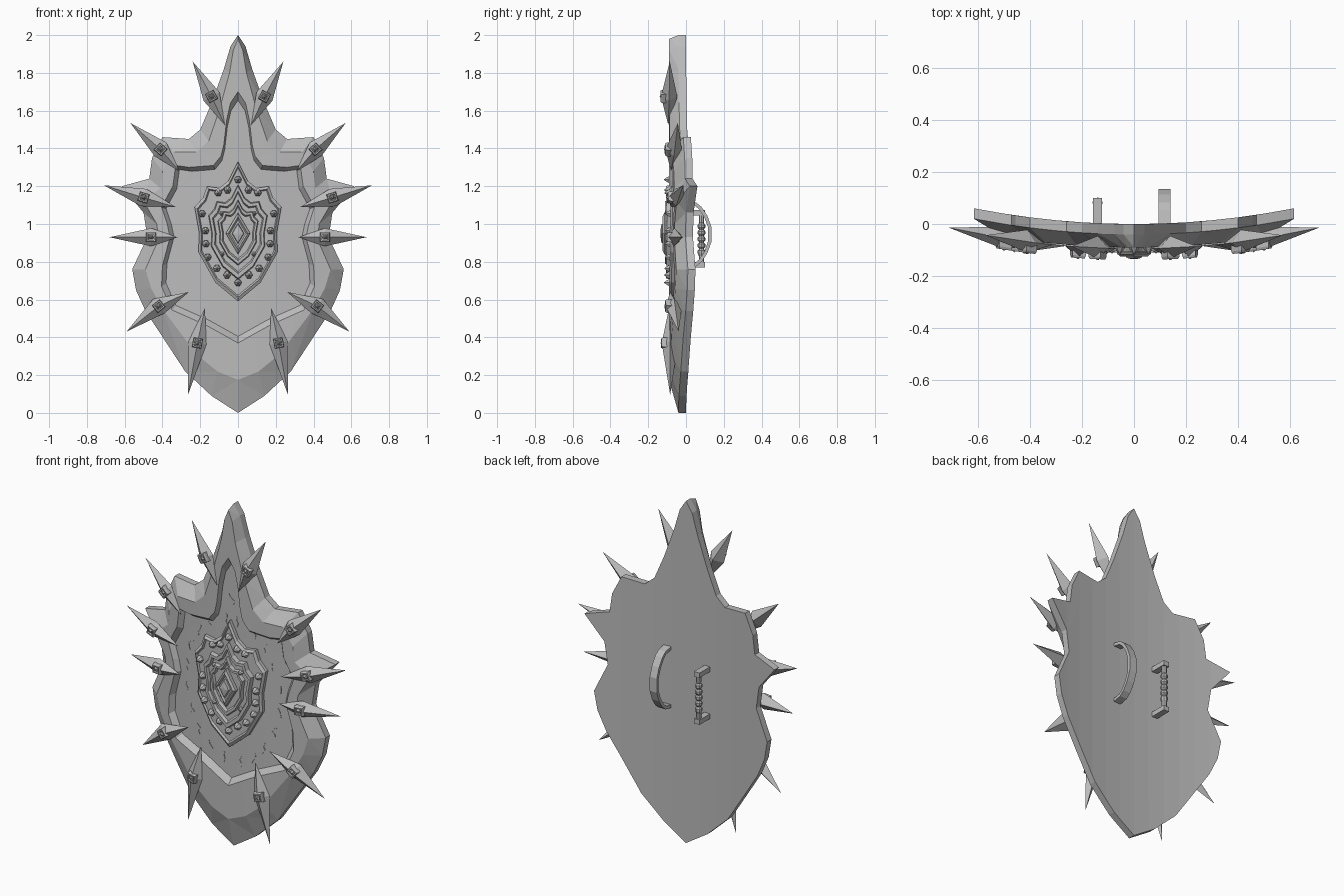
import bpy, bmesh, random
from math import sin, cos, pi
from mathutils import Vector

cube = bpy.data.objects.get("Cube")
if cube:
    bpy.data.objects.remove(cube, do_unlink=True)

STEEL = (0.5, 0.5, 0.5, 1)
steel = bpy.data.materials.new("steel grey")
steel.use_nodes = True
steel.diffuse_color = STEEL
steel.node_tree.nodes["Principled BSDF"].inputs["Base Color"].default_value = STEEL


def bend(x):
    """Curvature of the shield around the vertical axis."""
    return 0.16 * x * x


def skin(name, rings, curved=False, strips=False):
    """Join closed rings of 3D points, cap both ends; optionally bend to the shield."""
    bm = bmesh.new()
    loops = [[bm.verts.new(p) for p in ring] for ring in rings]
    n = len(loops[0])
    for a, b in zip(loops, loops[1:]):
        for i in range(n):
            j = (i + 1) % n
            bm.faces.new((a[i], a[j], b[j], b[i]))
    bm.faces.new(loops[0])
    bm.faces.new(loops[-1])
    bmesh.ops.remove_doubles(bm, verts=bm.verts, dist=1e-5)
    bmesh.ops.recalc_face_normals(bm, faces=bm.faces)
    if strips:
        bmesh.ops.triangulate(bm, faces=bm.faces)
        for k in range(-6, 7):
            geom = bm.verts[:] + bm.edges[:] + bm.faces[:]
            bmesh.ops.bisect_plane(bm, geom=geom, plane_co=(k / 10, 0, 0), plane_no=(1, 0, 0))
    if curved:
        for v in bm.verts:
            v.co.y += bend(v.co.x)
    mesh = bpy.data.meshes.new(name)
    bm.to_mesh(mesh)
    bm.free()
    mesh.materials.append(steel)
    obj = bpy.data.objects.new(name, mesh)
    bpy.context.collection.objects.link(obj)
    return obj


def mirrored(half):
    """Close a half outline that starts and ends on the centre line."""
    return half + [(-x, z) for x, z in half[-2:0:-1]]


def at_depth(outline, depth, scale=1, centre=(0, 0)):
    cx, cz = centre
    return [(cx + (x - cx) * scale, -depth, cz + (z - cz) * scale) for x, z in outline]


def relief(name, outline, centre, levels, strips=False):
    """Stepped plate: each level is (scale, depth) of the same outline."""
    return skin(name, [at_depth(outline, d, s, centre) for s, d in levels], True, strips)


# Shield body: rim crest and panel border share the outline's point count
edge = [(0, 2), (.04, 1.94), (.075, 1.82), (.14, 1.64), (.2, 1.5), (.26, 1.45),
        (.4, 1.46), (.455, 1.35), (.47, 1.24), (.615, 1.2), (.5, 1.06), (.48, .93),
        (.56, .76), (.54, .65), (.49, .54), (.28, .22), (.14, .09), (0, 0)]
crest = [(0, 1.98), (.025, 1.92), (.045, 1.8), (.1, 1.6), (.155, 1.44), (.22, 1.38),
         (.34, 1.38), (.4, 1.28), (.41, 1.19), (.5, 1.12), (.43, 1), (.42, .92),
         (.49, .76), (.46, .66), (.4, .55), (.22, .31), (.11, .22), (0, .175)]
border = [(0, 1.7), (.04, 1.64), (.06, 1.55), (.075, 1.42), (.09, 1.36), (.13, 1.31),
          (.26, 1.3), (.33, 1.31), (.345, 1.2), (.405, 1.09), (.375, 1), (.36, .93),
          (.4, .78), (.405, .67), (.35, .545), (.17, .465), (.08, .415), (0, .37)]
edge, crest, border = mirrored(edge), mirrored(crest), mirrored(border)
skin("shield_body", [
    at_depth(edge, 0), at_depth(edge, .04), at_depth(crest, .09),
    at_depth(border, .09), at_depth(border, .06, .94, (0, .95))], True, True)

# Stepped emblem in the middle of the panel
heart = (0, .95)
emblem = mirrored([(0, 1.33), (.05, 1.23), (.1, 1.19), (.165, 1.2), (.185, 1.14),
                   (.23, 1.09), (.205, .95), (.21, .85), (.12, .69), (0, .59)])
relief("emblem_plate", emblem, heart, [
    (1, .05), (1, .08), (.94, .09), (.91, .08), (.68, .08), (.66, .105), (.59, .105),
    (.56, .09), (.47, .09), (.45, .11), (.4, .11), (.37, .095)], True)
diamond = mirrored([(0, 1.06), (.065, .95), (0, .84)])
relief("emblem_diamond", diamond, heart, [
    (1, .09), (1, .115), (.8, .125), (.65, .115), (.5, .115), (.45, .13), (.15, .135)])

# Pointed studs around the emblem
studs = [(0, 1.235), (.055, 1.18), (.105, 1.165), (.19, 1.055), (.172, .965),
         (.17, .895), (.16, .825), (.112, .765), (.058, .73), (0, .69)]


def stud(x, z, size, base):
    ring = [(x + size * cos(k * pi / 3), z + size * sin(k * pi / 3)) for k in range(6)]
    relief("stud", ring, (x, z), [(1, base), (1, base + size * .7), (.6, base + size * 1.3),
                                  (.1, base + size * 1.9)])


for x, z in studs:
    for s in ((1, -1) if x else (1,)):
        stud(s * x, z, .02, .078)
for s in (1, -1):
    for z in (1.055, .84):
        stud(s * .085, z, .013, .09)

# Spikes over the rim: socket centre, outer tip, inner tip
spikes = [((.14, 1.675), (.24, 1.86), (.07, 1.525)),
          ((.41, 1.395), (.57, 1.535), (.31, 1.28)),
          ((.5, 1.14), (.71, 1.205), (.33, 1.09)),
          ((.46, .93), (.68, .93), (.32, .93)),
          ((.42, .565), (.59, .43), (.26, .64)),
          ((.215, .37), (.265, .095), (.175, .555))]
for s in (1, -1):
    for spike in spikes:
        c, tip, tail = [Vector((s * x, z)) for x, z in spike]
        u = (tip - c).normalized()
        v = Vector((-u.y, u.x))
        kite = [tip, c + v * .048, tail, c - v * .048]
        relief("rim_spike", kite, c, [(.02, .05), (1, .095), (.02, .135)])
        square = [c + (u * a + v * b) * .026 for a, b in ((1, 1), (-1, 1), (-1, -1), (1, -1))]
        relief("spike_socket", square, c, [
            (1, .1), (1, .128), (.85, .138), (.6, .138), (.55, .128), (.4, .128), (.1, .142)])

# Small angular scratch marks engraved round the panel
random.seed(4)
places = [(.3 * sin(a), .92 + .41 * cos(a)) for a in [(k + .5) * pi / 10 for k in range(20)]]
for x, z in places + [(0, 1.45)]:
    zigzag = [Vector((x + random.uniform(-.02, .02), z + dz)) for dz in (.03, .01, -.01, -.03)]
    for a, b in zip(zigzag, zigzag[1:]):
        d = (b - a).normalized() * .003
        w = Vector((-d.y, d.x))
        relief("panel_mark", [a + w, b + w, b - w, a - w], a, [(1, .056), (1, .062)])

# Curved arm strap on the back
path = [(0, 1.115), (.05, 1.105), (.075, 1.085), (.105, 1.04), (.125, .985), (.125, .905),
        (.105, .85), (.075, .805), (.05, .785), (0, .775)]
rings = []
for i, (y, z) in enumerate(path):
    p = Vector(path[max(i - 1, 0)])
    q = Vector(path[min(i + 1, len(path) - 1)])
    t = (q - p).normalized() * .009
    rings.append([(.118 + w, y + k * -t.y, z + k * t.x)
                  for w, k in ((-.023, -1), (.023, -1), (.023, 1), (-.023, 1))])
skin("arm_strap", rings)

# Hand grip: two posts and a beaded bar
GX, GY = -.14, .082


def box(name, lo, hi):
    (x, y, z), (X, Y, Z) = lo, hi
    skin(name, [[(x, y, h), (X, y, h), (X, Y, h), (x, Y, h)] for h in (z, Z)])


for z in (1.06, .785):
    box("grip_post", (GX - .018, 0, z - .014), (GX + .018, .1, z + .014))
beads = [(1.06, .014), (1.01, .014)]
for k in range(5):
    top = 1.005 - k * .034
    beads += [(top, .012), (top - .01, .02), (top - .024, .02)]
beads += [(.83, .014), (.785, .014)]
skin("grip_bar", [[(GX + r * cos(k * pi / 4), GY + r * sin(k * pi / 4), z) for k in range(8)]
                  for z, r in beads])
